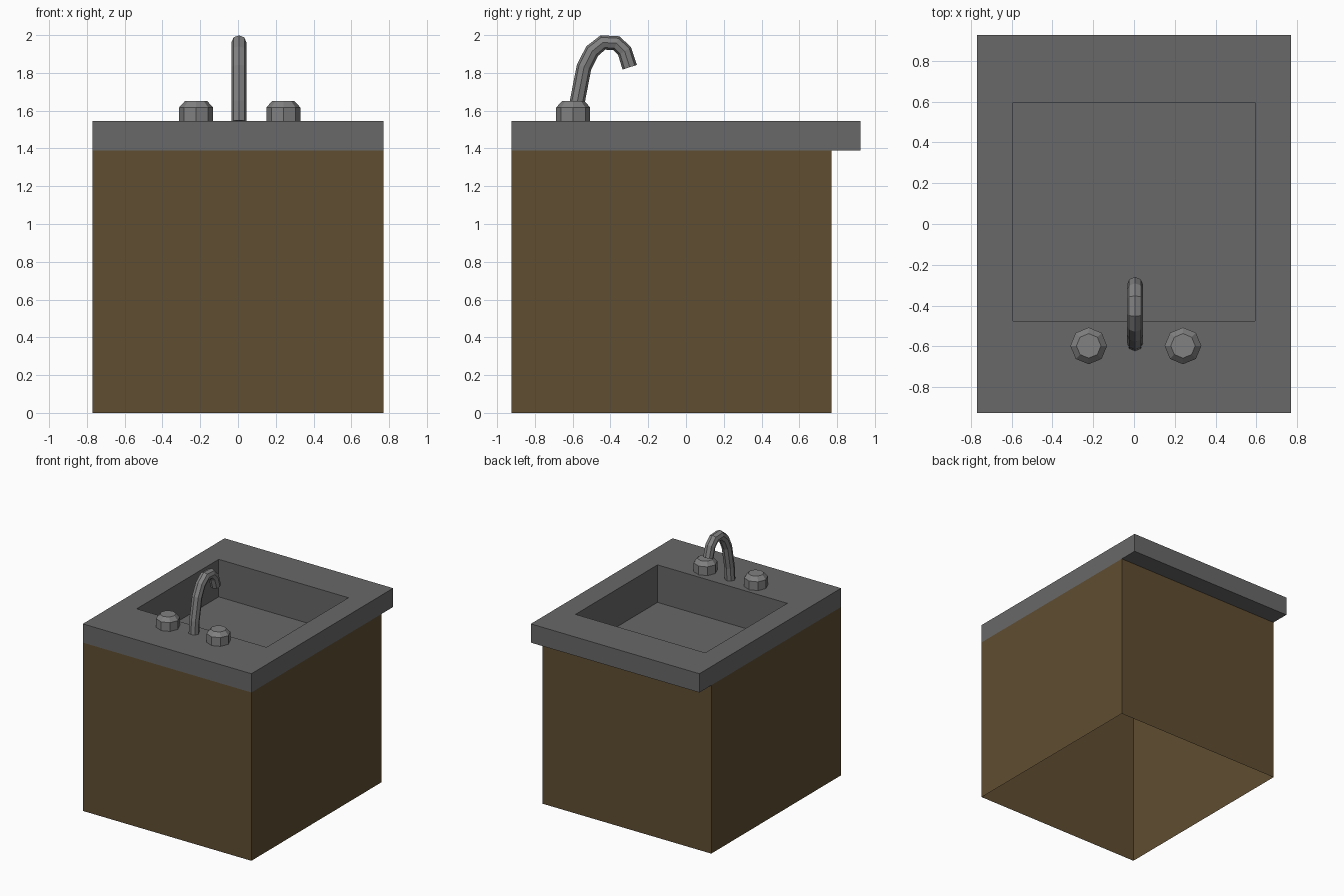
import bpy, bmesh, math
from mathutils import Matrix

if "Cube" in bpy.data.objects:
    bpy.data.objects.remove(bpy.data.objects["Cube"])


def material(name, rgb):
    m = bpy.data.materials.new(name)
    m.diffuse_color = (*rgb, 1)
    m.use_nodes = True
    m.node_tree.nodes["Principled BSDF"].inputs["Base Color"].default_value = m.diffuse_color
    return m


def mesh_object(name, bm, mat=None):
    bmesh.ops.recalc_face_normals(bm, faces=bm.faces)
    me = bpy.data.meshes.new(name)
    bm.to_mesh(me)
    bm.free()
    ob = bpy.data.objects.new(name, me)
    bpy.context.collection.objects.link(ob)
    if mat:
        me.materials.append(mat)
    return ob


def box(x0, x1, y0, y1, z0, z1):
    bm = bmesh.new()
    bmesh.ops.create_cube(bm, size=1)
    for v in bm.verts:
        v.co.x = x1 if v.co.x > 0 else x0
        v.co.y = y1 if v.co.y > 0 else y0
        v.co.z = z1 if v.co.z > 0 else z0
    bm.normal_update()
    return bm


wood = material("wood", (0.115, 0.075, 0.032))
stone = material("stone", (0.14, 0.14, 0.14))
metal = material("metal", (0.22, 0.22, 0.22))

W, D, TOP, RIM = 0.77, 0.925, 1.545, 1.39

# Cabinet: thin walls, open underneath
bm = box(-W, W, -D, 0.77, 0, RIM)
ends = [f for f in bm.faces if abs(f.normal.z) > 0.9]
bmesh.ops.delete(bm, geom=ends, context='FACES_ONLY')
mesh_object("cabinet", bm, wood)

# Countertop with the basin sunk into its top face
bm = box(-W, W, -D, D, RIM, TOP)
top = [f for f in bm.faces if f.normal.z > 0.9][0]
under = [f for f in bm.faces if f.normal.z < -0.9]
bmesh.ops.inset_individual(bm, faces=[top], thickness=0.18)
for v in top.verts:
    v.co.y = 0.595 if v.co.y > 0 else -0.475
    v.co.x = math.copysign(0.593, v.co.x)
floor = bmesh.ops.extrude_discrete_faces(bm, faces=[top])["faces"][0]
rim = [e for e in bm.edges if e.is_boundary and all(abs(v.co.x) < 0.7 for v in e.verts)]
for v in floor.verts:
    v.co.z = TOP - 0.31
bmesh.ops.bridge_loops(bm, edges=rim)
# Underside remains only where the counter overhangs the cabinet
bmesh.ops.delete(bm, geom=under, context='FACES_ONLY')
strip = [bm.verts.new((x, y, RIM)) for x, y in ((-W, 0.77), (W, 0.77), (W, D), (-W, D))]
bm.faces.new(strip)
bmesh.ops.remove_doubles(bm, verts=bm.verts, dist=1e-5)
mesh_object("countertop", bm, stone)

# Tap knobs: octagonal drums with a chamfered top
for name, x in (("left_knob", -0.222), ("right_knob", 0.24)):
    bm = bmesh.new()
    for r1, r2, z0, z1 in ((0.09, 0.09, TOP, 1.617), (0.09, 0.06, 1.617, 1.65)):
        bmesh.ops.create_cone(bm, segments=8, radius1=r1, radius2=r2, depth=z1 - z0,
                              cap_ends=True, matrix=Matrix.Translation((x, -0.597, (z0 + z1) / 2)))
    inner = [f for f in bm.faces if abs(f.calc_center_median().z - 1.617) < 1e-4]
    bmesh.ops.delete(bm, geom=inner, context='FACES_ONLY')
    bmesh.ops.remove_doubles(bm, verts=bm.verts, dist=1e-4)
    mesh_object(name, bm, metal)

# Gooseneck spout: eight-sided tube along a bent path
path = [(-0.582, 1.545), (-0.575, 1.65), (-0.54, 1.83), (-0.497, 1.915), (-0.44, 1.961),
        (-0.368, 1.957), (-0.325, 1.915), (-0.298, 1.83)]
cu = bpy.data.curves.new("spout", 'CURVE')
cu.dimensions = '3D'
cu.bevel_depth = 0.04
cu.bevel_resolution = 2
cu.use_fill_caps = True
sp = cu.splines.new('POLY')
sp.points.add(len(path) - 1)
for p, (y, z) in zip(sp.points, path):
    p.co = (0.005, y, z, 1)
sp.use_smooth = False
cu.materials.append(metal)
spout = bpy.data.objects.new("spout", cu)
bpy.context.collection.objects.link(spout)
bpy.context.view_layer.objects.active = spout
spout.select_set(True)
bpy.ops.object.convert(target='MESH')
